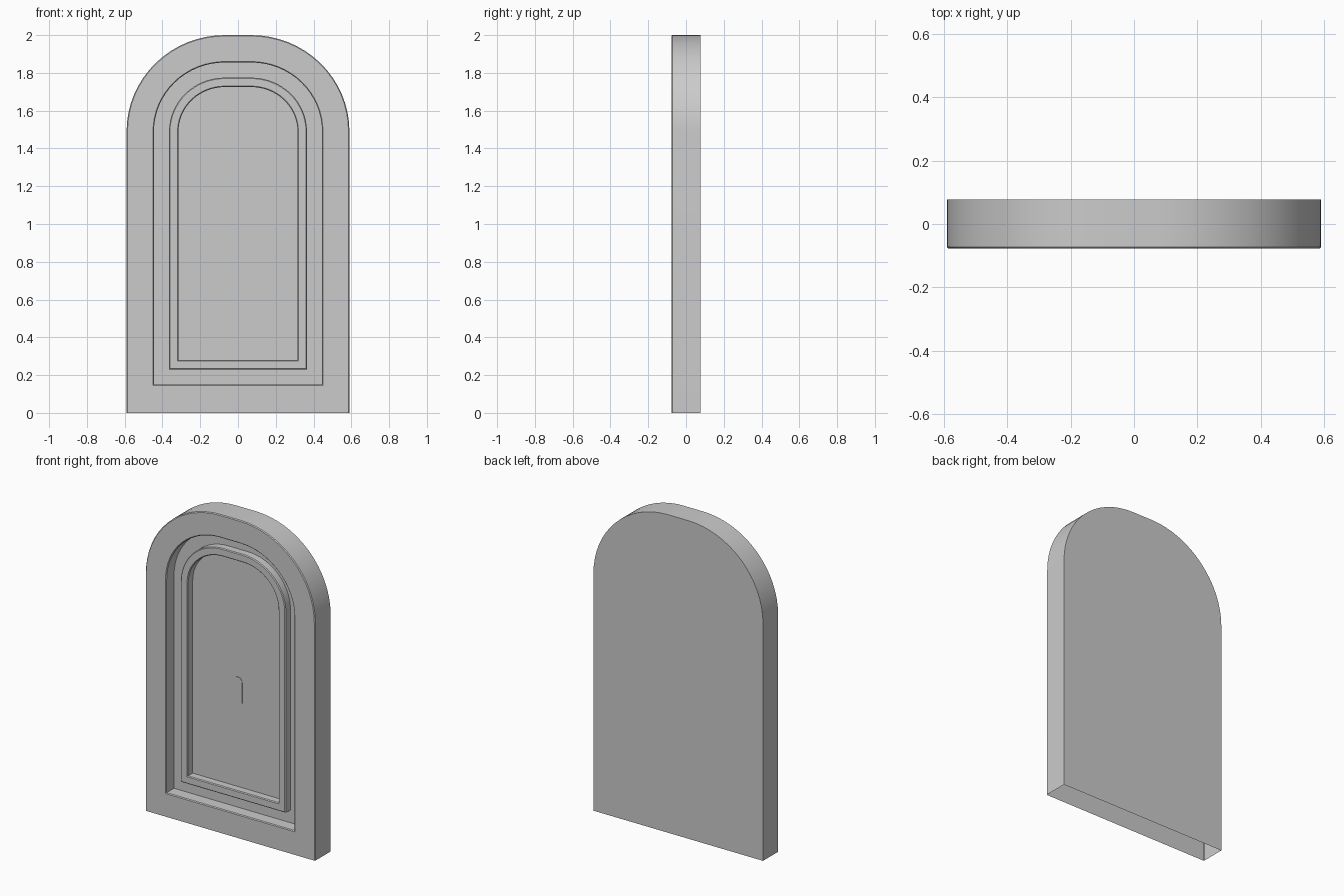
import bpy, bmesh, math

if "Cube" in bpy.data.objects:
    bpy.data.objects.remove(bpy.data.objects["Cube"])

SEG = 16                 # segments per arch corner
CX, SPRING = 0.07, 1.49  # half width of the flat crown, height where the arch starts


def arch(w, bottom, top):
    """Arched outline, counter-clockwise seen from the front."""
    quarter = [(CX + (w - CX) * math.cos(a), SPRING + (top - SPRING) * math.sin(a))
               for a in (math.pi / 2 * i / SEG for i in range(SEG + 1))]
    return [(-w, bottom), (w, bottom)] + quarter + [(-x, z) for x, z in reversed(quarter)]


def inset(d, y, bottom):
    """Ring of points: outer door outline moved inwards by d, at depth y."""
    return [(x, y, z) for x, z in arch(0.59 - d, bottom, 2.0 - d)]


def loft(name, rings, cap_first=False, cap_last=False, open_bottom=0):
    """Skin consecutive rings; the first open_bottom strips have no base face."""
    bm = bmesh.new()
    vs = [[bm.verts.new(p) for p in r] for r in rings]
    n = len(vs[0])
    for k in range(len(vs) - 1):
        a, b = vs[k], vs[k + 1]
        for i in range(n):
            if i == 0 and k < open_bottom:
                continue
            j = (i + 1) % n
            bm.faces.new((a[i], a[j], b[j], b[i]))
    if cap_first:
        bm.faces.new(vs[0][::-1])
    if cap_last:
        bm.faces.new(vs[-1])
    me = bpy.data.meshes.new(name)
    bm.to_mesh(me)
    bm.free()
    ob = bpy.data.objects.new(name, me)
    bpy.context.collection.objects.link(ob)
    bpy.ops.object.select_all(action='DESELECT')
    ob.select_set(True)
    bpy.context.view_layer.objects.active = ob
    bpy.ops.object.shade_smooth_by_angle(angle=math.radians(30))
    return ob


F, B, C = -0.0775, 0.0775, 0.005   # front, back, chamfer
FLOOR, TRIM = 0.0, -0.05           # recess floor and trim face depths

# Outer frame with flat back, open base and recess
loft("door_frame", [
    inset(0, B, 0), inset(0, F + C, 0), inset(C, F, 0),
    inset(0.145 - C, F, 0.15 - C), inset(0.145, F + C, 0.15),
    inset(0.145, FLOOR, 0.15), inset(0.225, FLOOR, 0.23),
], cap_first=True, open_bottom=2)

# Raised trim around the sunken panel
loft("panel_trim", [
    inset(0.225, FLOOR, 0.23), inset(0.225, TRIM + C, 0.23),
    inset(0.225 + C, TRIM, 0.23 + C), inset(0.275 - C, TRIM, 0.28 - C),
    inset(0.275, TRIM + C, 0.28), inset(0.275, FLOOR, 0.28),
], cap_last=True)

# Small round-topped plate in the middle of the panel
R = 0.03
plate = [(-R, 0.81), (R, 0.81)] + [
    (R * math.cos(math.pi * i / 12), 0.94 + R * math.sin(math.pi * i / 12)) for i in range(13)]
loft("keyhole_plate", [[(x, y, z) for x, z in plate] for y in (FLOOR, FLOOR - 0.002)],
     cap_last=True)
